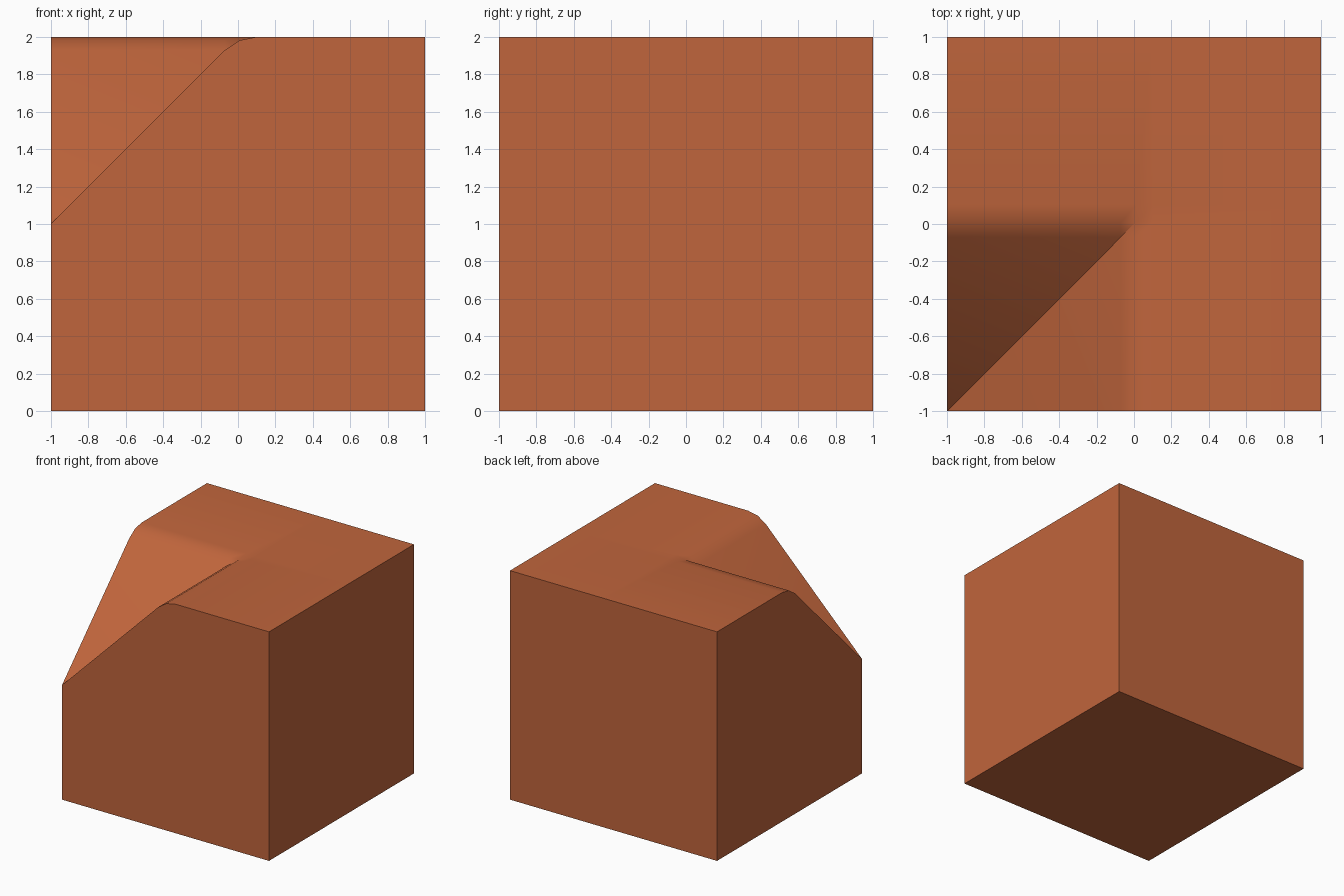
import bpy, bmesh, math

if "Cube" in bpy.data.objects:
    bpy.data.objects.remove(bpy.data.objects["Cube"])

clay = bpy.data.materials.new("terracotta")
clay.diffuse_color = (0.527, 0.130, 0.045, 1)
clay.use_nodes = True
clay.node_tree.nodes["Principled BSDF"].inputs["Base Color"].default_value = clay.diffuse_color

# slope profile: 45 degree ramp, two-step rounded shoulder, flat top
steps = [(-1, 1), (-0.071, 1.929), (0.008, 1.982), (0.1, 2), (1, 2)]
n = len(steps)

bm = bmesh.new()

# top surface: two ramps meeting in a diagonal valley at the front left corner
top = [[bm.verts.new((steps[i][0], steps[j][0], steps[max(i, j)][1]))
        for j in range(n)] for i in range(n)]
for i in range(n - 1):
    for j in range(n - 1):
        a, b, c, d = top[i][j], top[i + 1][j], top[i + 1][j + 1], top[i][j + 1]
        if i == j and i < n - 2:
            bm.faces.new((a, b, c))
            bm.faces.new((a, c, d))
        else:
            bm.faces.new((a, b, c, d))

# vertical walls down to the ground, then the base
rim = [e for e in bm.edges if e.is_boundary]
ext = bmesh.ops.extrude_edge_only(bm, edges=rim)["geom"]
for v in ext:
    if isinstance(v, bmesh.types.BMVert):
        v.co.z = 0
bmesh.ops.contextual_create(bm, geom=[e for e in ext if isinstance(e, bmesh.types.BMEdge)
                                      and all(v.co.z == 0 for v in e.verts)])
bmesh.ops.recalc_face_normals(bm, faces=bm.faces)

mesh = bpy.data.meshes.new("notched_block")
bm.to_mesh(mesh)
bm.free()
mesh.materials.append(clay)
block = bpy.data.objects.new("notched_block", mesh)
bpy.context.collection.objects.link(block)

# smooth the rounded shoulders, keep the valley and walls sharp
bpy.context.view_layer.objects.active = block
block.select_set(True)
bpy.ops.object.shade_smooth_by_angle(angle=math.radians(30))
